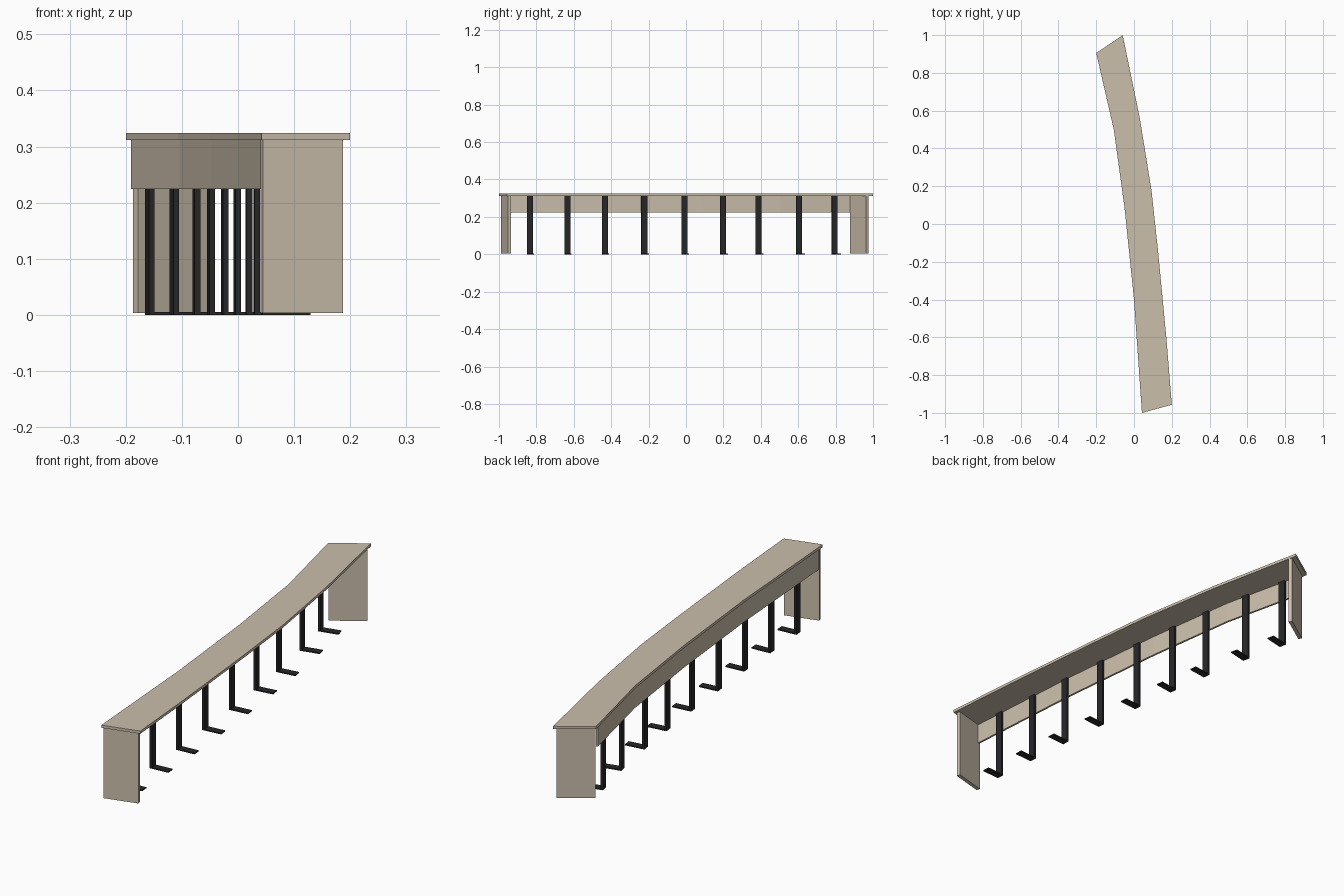
import bpy, bmesh
from mathutils import Vector as V

if "Cube" in bpy.data.objects:
    bpy.data.objects.remove(bpy.data.objects["Cube"])


def material(name, rgb):
    m = bpy.data.materials.new(name)
    m.diffuse_color = (*rgb, 1)
    m.use_nodes = True
    m.node_tree.nodes["Principled BSDF"].inputs["Base Color"].default_value = m.diffuse_color
    return m


WOOD = material("pale_wood", (0.60, 0.52, 0.41))
BLACK = material("black_metal", (0.02, 0.02, 0.022))


def prism(name, outline, z0, z1, mat):
    """Extrude a plan outline from z0 up to z1."""
    bm = bmesh.new()
    face = bm.faces.new([bm.verts.new((p[0], p[1], z0)) for p in outline])
    top = bmesh.ops.extrude_face_region(bm, geom=[face])["geom"]
    bmesh.ops.translate(bm, vec=(0, 0, z1 - z0),
                        verts=[g for g in top if isinstance(g, bmesh.types.BMVert)])
    bmesh.ops.recalc_face_normals(bm, faces=bm.faces)
    me = bpy.data.meshes.new(name)
    bm.to_mesh(me)
    bm.free()
    me.materials.append(mat)
    ob = bpy.data.objects.new(name, me)
    bpy.context.collection.objects.link(ob)
    return ob


def right_of(d):
    d = d.normalized()
    return V((d.y, -d.x))


def offset(path, dist):
    """Shift an open path sideways with mitred corners."""
    out = []
    for i, p in enumerate(path):
        a = right_of(path[max(i, 1)] - path[max(i, 1) - 1])
        j = min(i, len(path) - 2)
        b = right_of(path[j + 1] - path[j])
        m = (a + b).normalized()
        out.append(p + m * dist / m.dot(a))
    return out


# Plan edges of the curved counter, front to back
left = [V(p) for p in ((0.042, -1.0), (0.0, -0.40), (-0.05, 0.085), (-0.107, 0.50), (-0.2, 0.905))]
right = [V(p) for p in ((0.2, -0.957), (0.172, -0.61), (0.127, -0.14), (0.093, 0.175),
                        (0.030, 0.565), (-0.06, 1.0))]

# Counter top
prism("counter_top", left + right[::-1], 0.312, 0.324, WOOD)


# End panels, set in from the ends of the top
def end_panel(name, a, b, inset, thick, trim_a, trim_b, side):
    d = (b - a).normalized()
    n = right_of(d) * side
    p, q = a + d * trim_a + n * inset, b - d * trim_b + n * inset
    prism(name, [p, q, q + n * thick, p + n * thick], 0.003, 0.312, WOOD)


end_panel("front_end_panel", left[0], right[0], 0.009, 0.017, 0.005, 0.011, -1)
end_panel("back_end_panel", left[-1], right[-1], 0.020, 0.016, 0.002, 0.014, 1)

# Curved apron between the end panels
trimmed = left[:]
trimmed[0] = left[0] + (left[1] - left[0]).normalized() * 0.024
trimmed[-1] = left[-1] + (left[-2] - left[-1]).normalized() * 0.028
prism("curved_apron", offset(trimmed, 0.003) + offset(trimmed, 0.012)[::-1],
      0.224, 0.312, WOOD)

# L-shaped metal legs along the inside of the apron
for i, y in enumerate((-0.835, -0.635, -0.435, -0.225, -0.01, 0.195, 0.385, 0.60, 0.79), 1):
    k = next(k for k in range(4) if y <= left[k + 1].y)
    a, b = left[k], left[k + 1]
    p = a.lerp(b, (y - a.y) / (b.y - a.y))
    d = (b - a).normalized()
    n = right_of(d)

    def rect(n0, n1, w=0.016):
        return [p + n * u + d * v for u, v in ((n0, -w), (n1, -w), (n1, w), (n0, w))]

    prism(f"leg_post_{i}", rect(0.012, 0.022), 0.0, 0.312, BLACK)
    prism(f"leg_foot_{i}", rect(0.022, 0.098), 0.0, 0.005, BLACK)
